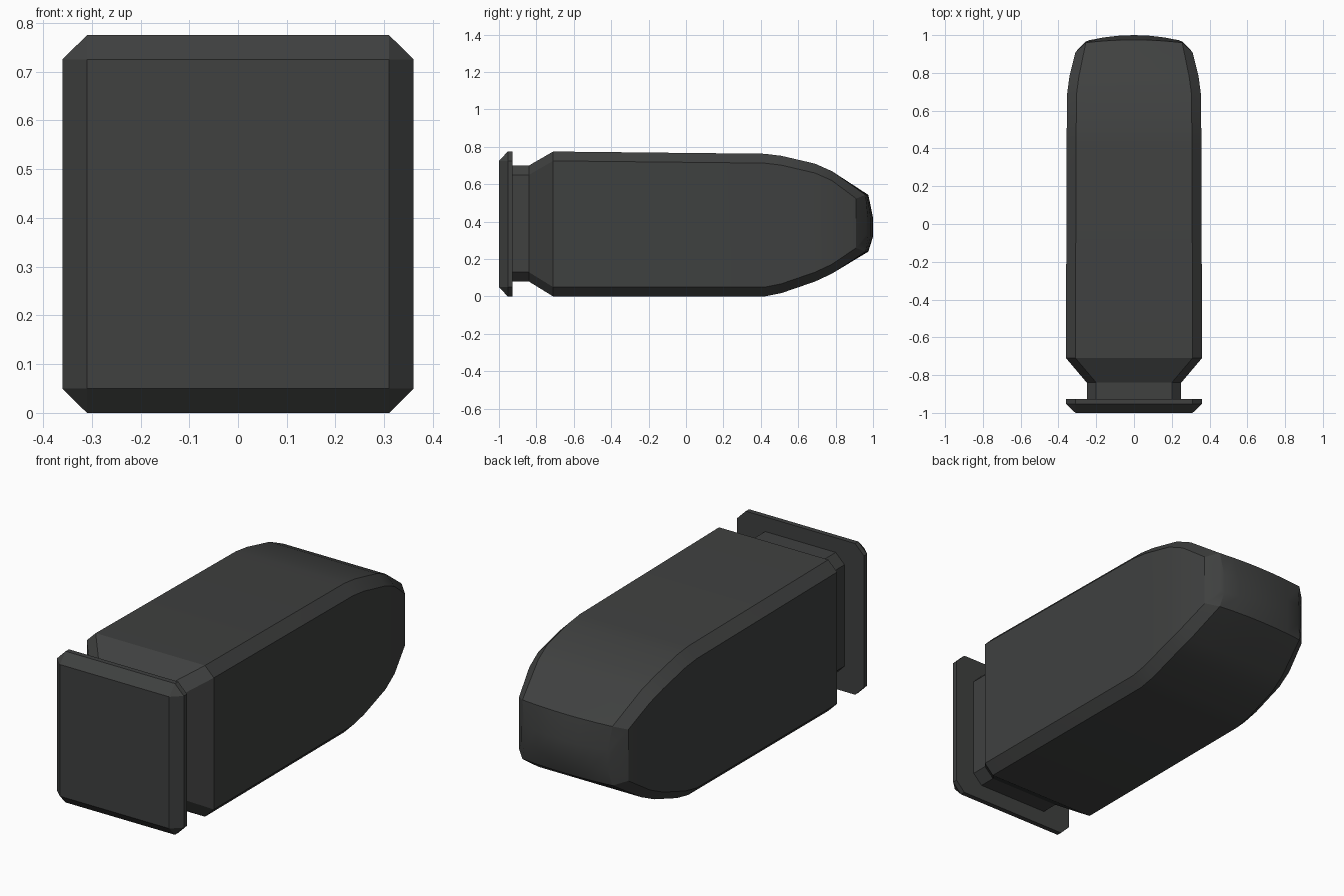
import bpy, bmesh, math

if "Cube" in bpy.data.objects:
    bpy.data.objects.remove(bpy.data.objects["Cube"])

COLS = 7  # columns across the top and bottom of every section


def ring(y, half, lo, hi, cx=0.05, cz=0.05, dy=0.0, bow=0.0):
    """Chamfered-rectangle section; dy and bow push the middle forward."""
    w = half - cx
    ts = [-1 + 2 * i / (COLS - 1) for i in range(COLS)]
    row = [(w * t, y + dy + bow * (1 - t * t)) for t in ts]
    pts = [(x, yy, hi) for x, yy in row]
    pts += [(half, y, hi - cz), (half, y, lo + cz)]
    pts += [(x, yy, lo) for x, yy in reversed(row)]
    pts += [(-half, y, lo + cz), (-half, y, hi - cz)]
    return pts


def loft(name, sections, mat):
    bm = bmesh.new()
    rings = [[bm.verts.new(p) for p in ring(*s)] for s in sections]
    n = len(rings[0])
    for a, b in zip(rings, rings[1:]):
        for i in range(n):
            j = (i + 1) % n
            bm.faces.new((a[i], a[j], b[j], b[i]))
    # end caps as vertical strips, so a bowed end stays curved
    for r in (rings[0], rings[-1]):
        top = [r[-1]] + r[:COLS + 1]
        bottom = [r[-2]] + r[COLS + 1:2 * COLS + 2][::-1]
        bottom = [r[n - 2]] + list(reversed(r[COLS + 2:2 * COLS + 2])) + [r[COLS + 1]]
        for i in range(len(top) - 1):
            bm.faces.new((top[i], top[i + 1], bottom[i + 1], bottom[i]))
    bmesh.ops.remove_doubles(bm, verts=bm.verts, dist=1e-5)
    bmesh.ops.recalc_face_normals(bm, faces=bm.faces)
    me = bpy.data.meshes.new(name)
    bm.to_mesh(me)
    bm.free()
    me.materials.append(mat)
    ob = bpy.data.objects.new(name, me)
    bpy.context.collection.objects.link(ob)
    bpy.ops.object.select_all(action='DESELECT')
    ob.select_set(True)
    bpy.context.view_layer.objects.active = ob
    bpy.ops.object.shade_smooth_by_angle(angle=math.radians(22))
    return ob


dark = bpy.data.materials.new("dark_grey")
dark.diffuse_color = (0.05, 0.052, 0.051, 1)
dark.use_nodes = True
dark.node_tree.nodes["Principled BSDF"].inputs["Base Color"].default_value = dark.diffuse_color

# bevelled end plate
loft("end_plate", [
    (-1.0, 0.31, 0.05, 0.725, 0, 0),
    (-0.953, 0.36, 0.0, 0.775),
    (-0.927, 0.36, 0.0, 0.775),
], dark)

# neck, flare, long body and rounded nose
loft("body", [
    (-0.935, 0.25, 0.08, 0.70),
    (-0.84, 0.25, 0.08, 0.70),
    (-0.71, 0.36, 0.0, 0.775),
    (0.42, 0.357, 0.0, 0.763),
    (0.51, 0.356, 0.018, 0.752),
    (0.69, 0.354, 0.08, 0.71),
    (0.78, 0.342, 0.122, 0.67),
    (0.91, 0.31, 0.24, 0.543, 0.055, 0.02, 0.05, 0.015),
    (0.965, 0.257, 0.32, 0.42, 0.02, 0.01, 0.008, 0.027),
], dark)
